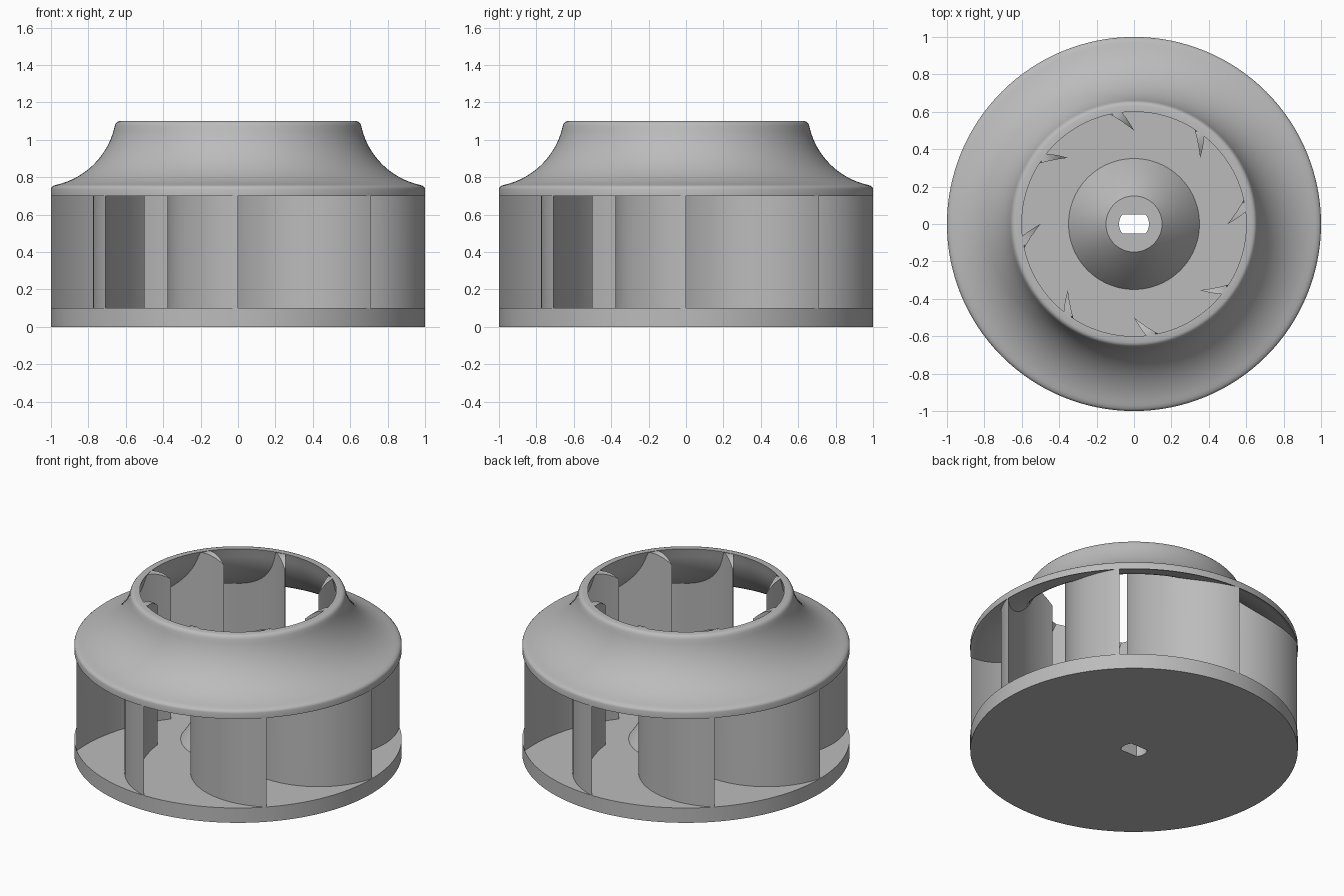
import bpy, bmesh, math
from mathutils import Vector, Matrix

cube = bpy.data.objects.get("Cube")
if cube:
    bpy.data.objects.remove(cube, do_unlink=True)

SEGMENTS = 128
BLADES = 8

# Single grey finish
grey = bpy.data.materials.new("plain grey")
grey.use_nodes = True
colour = (0.5, 0.5, 0.5, 1)
grey.diffuse_color = colour
grey.node_tree.nodes["Principled BSDF"].inputs["Base Color"].default_value = colour


def finish(name, bm, angle=30):
    bmesh.ops.recalc_face_normals(bm, faces=bm.faces)
    mesh = bpy.data.meshes.new(name)
    bm.to_mesh(mesh)
    bm.free()
    mesh.materials.append(grey)
    obj = bpy.data.objects.new(name, mesh)
    bpy.context.collection.objects.link(obj)
    bpy.ops.object.select_all(action="DESELECT")
    obj.select_set(True)
    bpy.context.view_layer.objects.active = obj
    bpy.ops.object.shade_smooth_by_angle(angle=math.radians(angle))
    return obj


def lathe(name, profile, angle=30):
    """Revolve a closed profile; a radius may be a function of the angle."""
    bm = bmesh.new()
    rings = []
    for i in range(SEGMENTS):
        a = math.tau * i / SEGMENTS
        ring = []
        for r, z in profile:
            r = r(a) if callable(r) else r
            ring.append(bm.verts.new((r * math.cos(a), r * math.sin(a), z)))
        rings.append(ring)
    n = len(profile)
    for i in range(SEGMENTS):
        p, q = rings[i], rings[(i + 1) % SEGMENTS]
        for j in range(n):
            k = (j + 1) % n
            bm.faces.new((p[j], q[j], q[k], p[k]))
    return finish(name, bm, angle)


def bore(a):
    """Round hole with two flats."""
    return min(0.08, 0.05 / max(abs(math.sin(a)), 0.01))


# Base disc with stepped conical hub and shaft hole
lathe("base_and_hub", [
    (bore, 0), (1, 0), (1, 0.1), (0.35, 0.1),
    (0.25, 0.25), (0.15, 0.35), (bore, 0.35)], angle=15)

# Flared inlet shroud: two concentric arcs joined by a rounded rim and lip
ARC_R, ARC_Z = 1.06, 1.16


def flare(radius, r):
    return ARC_Z - math.sqrt(radius ** 2 - (ARC_R - r) ** 2)


def steps(start, end, count):
    return [start + (end - start) * i / count for i in range(count + 1)]


def arc(radius, start, end, count=20):
    return [(ARC_R + radius * math.cos(math.radians(d)),
             ARC_Z + radius * math.sin(math.radians(d)))
            for d in steps(start, end, count)]


inner = [(0.6, 1.1)] + arc(0.46, 188, 262)[1:] + [(1, 0.7)]
lip = [(1, 0.737), (0.997, 0.746), (0.988, 0.754)]
outer = arc(0.41, 257.5, 192)
rim = [(0.654, 1.087), (0.646, 1.096), (0.634, 1.1)]
lathe("shroud", inner + lip + outer + rim, angle=40)


# Blade tops sit inside the shroud and dip towards the leading edge
def blade_top(r):
    if r < 0.6:
        return 1.098 - 0.055 * ((0.6 - r) / 0.1) ** 2
    if r < 0.63:
        return 1.098
    return min(1.098, flare(0.435, r))


def bowed(start, end, sagitta, count=32):
    """Points of a circular arc bulging to the right of start -> end."""
    chord = end - start
    length = chord.length
    radius = (length ** 2 / 4 + sagitta ** 2) / (2 * sagitta)
    side = Vector((chord.y, -chord.x)) / length
    centre = (start + end) / 2 - side * (radius - sagitta)
    half = math.asin(length / 2 / radius)
    mid = math.atan2(side.y, side.x)
    return [centre + radius * Vector((math.cos(a), math.sin(a)))
            for a in steps(mid - half, mid + half, count)]


def make_blade(name, turn):
    bm = bmesh.new()
    tip = Vector((0, 0.5))
    tail = Vector((-math.sqrt(0.5), math.sqrt(0.5)))
    convex = bowed(tip, tail, 0.157)
    concave = bowed(tip, tail, 0.072)

    def post(p):
        return [bm.verts.new((p.x, p.y, z)) for z in (0.09, blade_top(p.length))]

    left = [post(p) for p in convex]
    right = [left[0]] + [post(p) for p in concave[1:-1]] + [left[-1]]
    last = len(left) - 1
    for i in range(last):
        a, b, c, d = left[i], left[i + 1], right[i + 1], right[i]
        bm.faces.new((a[0], b[0], b[1], a[1]))
        bm.faces.new((d[0], c[0], c[1], d[1]))
        for k in (0, 1):
            corners = list(dict.fromkeys((a[k], b[k], c[k], d[k])))
            bm.faces.new(corners)
    bm.transform(Matrix.Rotation(turn, 4, "Z"))
    return finish(name, bm)


for i in range(BLADES):
    make_blade(f"blade_{i + 1}", math.tau * i / BLADES)
